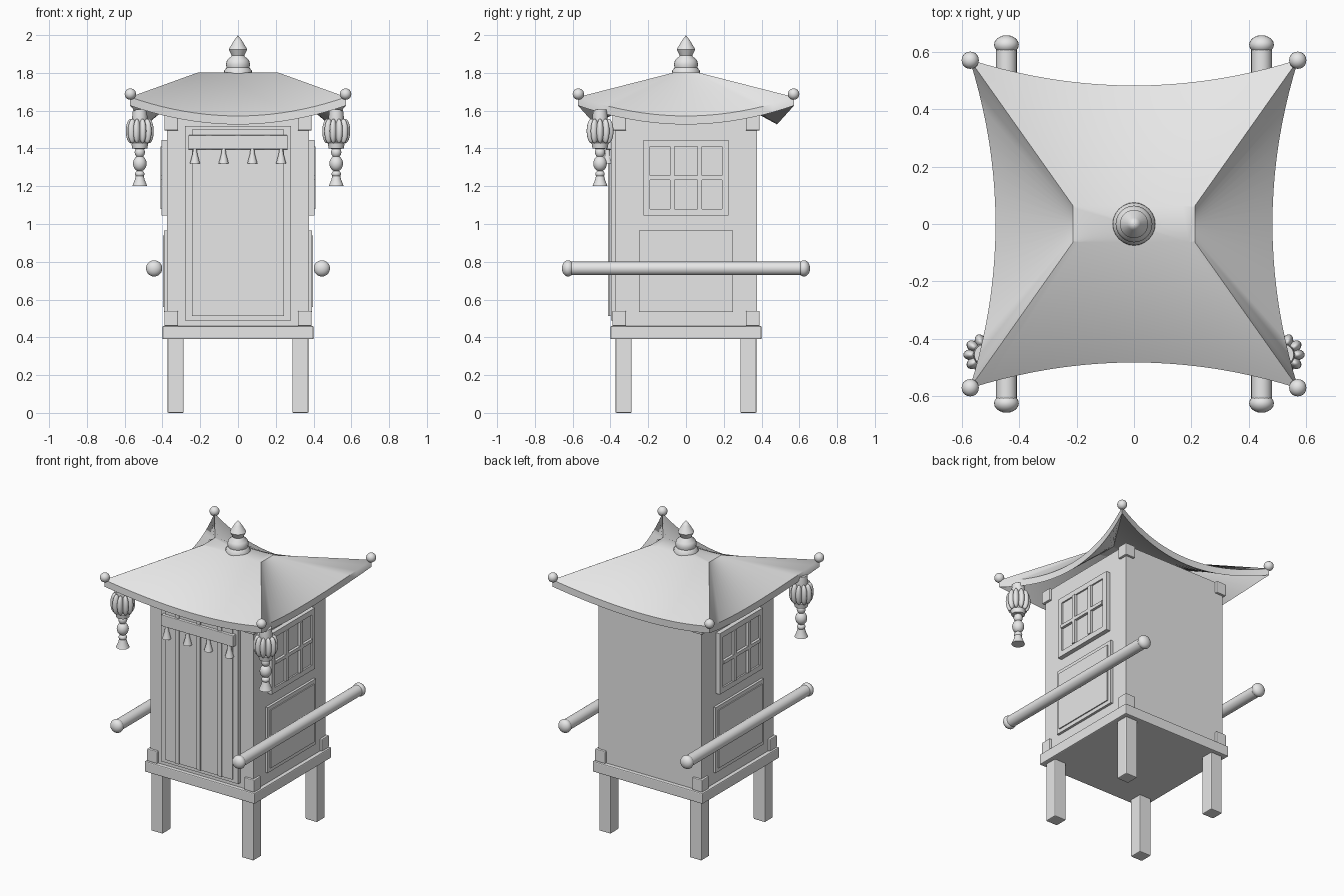
import bpy, bmesh, math
from mathutils import Matrix, Vector

cube = bpy.data.objects.get("Cube")
if cube:
    bpy.data.objects.remove(cube, do_unlink=True)

grey = bpy.data.materials.new("plain_grey")
grey.use_nodes = True
grey.diffuse_color = (0.8, 0.8, 0.8, 1)
grey.node_tree.nodes["Principled BSDF"].inputs["Base Color"].default_value = (0.8, 0.8, 0.8, 1)


def finish(name, bm, smooth=False):
    bmesh.ops.recalc_face_normals(bm, faces=bm.faces)
    mesh = bpy.data.meshes.new(name)
    bm.to_mesh(mesh)
    bm.free()
    mesh.materials.append(grey)
    obj = bpy.data.objects.new(name, mesh)
    bpy.context.collection.objects.link(obj)
    if smooth:
        bpy.ops.object.select_all(action='DESELECT')
        obj.select_set(True)
        bpy.context.view_layer.objects.active = obj
        bpy.ops.object.shade_smooth_by_angle(angle=math.radians(40))
    return obj


def box(name, x, y, z, bevel=0.0):
    """Box from (min, max) ranges on each axis."""
    bm = bmesh.new()
    size = [r[1] - r[0] for r in (x, y, z)]
    mid = [(r[0] + r[1]) / 2 for r in (x, y, z)]
    bmesh.ops.create_cube(bm, size=1, matrix=Matrix.Translation(mid) @ Matrix.Diagonal((*size, 1)))
    obj = finish(name, bm)
    if bevel:
        mod = obj.modifiers.new("soft_edges", 'BEVEL')
        mod.width, mod.segments = bevel, 2
    return obj


def lathe(name, profile, place=Matrix(), steps=24):
    """Spin (radius, height) points around z."""
    bm = bmesh.new()
    verts = [bm.verts.new((r, 0, h)) for r, h in profile]
    edges = [bm.edges.new(pair) for pair in zip(verts, verts[1:])]
    bmesh.ops.spin(bm, geom=verts + edges, cent=(0, 0, 0), axis=(0, 0, 1),
                   angle=math.tau, steps=steps, use_merge=True)
    bmesh.ops.remove_doubles(bm, verts=bm.verts, dist=0.0002)
    bm.transform(place)
    return finish(name, bm, True)


def ball(name, center, scale, turn=0.0):
    bm = bmesh.new()
    bmesh.ops.create_uvsphere(bm, u_segments=20, v_segments=12, radius=1)
    bm.transform(Matrix.Translation(center) @ Matrix.Rotation(turn, 4, 'Z')
                 @ Matrix.Diagonal((*scale, 1)))
    return finish(name, bm, True)


def span(s, a, b):
    return tuple(sorted((s * a, s * b)))


# Cabin, base slab, legs and corner brackets
box("cabin", (-0.375, 0.375), (-0.375, 0.375), (0.45, 1.57))
box("base_slab", (-0.4, 0.4), (-0.4, 0.4), (0.39, 0.46), 0.006)
for sx in (-1, 1):
    for sy in (-1, 1):
        box("leg", span(sx, 0.288, 0.373), span(sy, 0.288, 0.373), (0, 0.4), 0.006)
        for z in ((0.46, 0.54), (1.495, 1.575)):
            box("corner_bracket", span(sx, 0.317, 0.39), span(sy, 0.317, 0.39), z, 0.005)

# Front door with battens
box("door_frame", (-0.28, 0.28), (-0.398, -0.37), (0.49, 1.52))
box("door_panel", (-0.243, 0.243), (-0.406, -0.37), (0.512, 1.5))
for i in range(-1, 2):
    box("door_batten", (i * 0.155 - 0.014, i * 0.155 + 0.014), (-0.413, -0.4), (0.512, 1.5))

# Valance with small tassels
box("valance", (-0.263, 0.263), (-0.425, -0.39), (1.395, 1.47), 0.004)
for i in range(4):
    lathe("valance_tassel", [(0, 1.4), (0.01, 1.398), (0.013, 1.37), (0.027, 1.32), (0, 1.32)],
          Matrix.Translation(((i - 1.5) * 0.152, -0.415, 0)), 16)

# Side windows, lower panels and carrying poles
for s in (-1, 1):
    box("window_plate", span(s, 0.37, 0.394), (-0.225, 0.225), (1.045, 1.445))
    for t in (-1, 1):
        box("window_frame_post", span(s, 0.37, 0.404), span(t, 0.19, 0.225), (1.045, 1.445))
        box("window_bar", span(s, 0.38, 0.411), span(t, 0.06, 0.086), (1.08, 1.41))
    for z in ((1.045, 1.08), (1.41, 1.445)):
        box("window_frame_rail", span(s, 0.37, 0.404), (-0.19, 0.19), z)
    box("window_crossbar", span(s, 0.38, 0.411), (-0.19, 0.19), (1.234, 1.256))
    box("lower_panel_frame", span(s, 0.37, 0.391), (-0.25, 0.25), (0.535, 0.965))
    box("lower_panel", span(s, 0.37, 0.398), (-0.225, 0.225), (0.56, 0.94))
    lathe("carrying_pole", [(0, -0.63), (0.036, -0.63), (0.036, 0.63), (0, 0.63)],
          Matrix.Translation((s * 0.444, 0, 0.765)) @ Matrix.Rotation(math.pi / 2, 4, 'X'))
    for t in (-1, 1):
        ball("pole_knob", (s * 0.444, t * 0.624, 0.765), (0.043, 0.033, 0.043))

# Roof: four ruled slopes from a small flat top to upswept eaves
N = 20
bm = bmesh.new()
eaves, tops = [], []
for side in range(4):
    d = Vector((math.sin(side * math.pi / 2), -math.cos(side * math.pi / 2), 0))
    a = Vector((-d.y, d.x, 0))
    half, depth = (0.212, 0.063) if side % 2 == 0 else (0.063, 0.212)
    for i in range(N):
        t = 2 * i / N - 1
        eaves.append(a * 0.572 * t + d * (0.482 + 0.09 * t * t) + Vector((0, 0, 1.572 + 0.1 * t * t)))
        tops.append(a * half * t + d * depth + Vector((0, 0, 1.802)))
drop = Vector((0, 0, -0.045))
rings = [[bm.verts.new(p) for p in ring] for ring in
         (tops, eaves, [p + drop for p in eaves], [p + drop for p in tops])]
M = 4 * N
for upper, lower in zip(rings, rings[1:]):
    for i in range(M):
        j = (i + 1) % M
        bm.faces.new((upper[i], lower[i], lower[j], upper[j]))
bm.faces.new(rings[0])
bm.faces.new(rings[-1])
finish("roof", bm, True)

# Balls on the roof corners
for sx in (-1, 1):
    for sy in (-1, 1):
        ball("corner_ball", (sx * 0.57, sy * 0.57, 1.688), (0.03, 0.03, 0.03))

# Finial
lathe("finial", [(0, 1.795), (0.075, 1.795), (0.073, 1.812), (0.06, 1.828), (0.064, 1.845),
                 (0.058, 1.868), (0.035, 1.888), (0.033, 1.893), (0.049, 1.925),
                 (0.022, 1.97), (0, 2.0)])

# Hanging lobed ornaments under the front corners
for s in (-1, 1):
    x, y = s * 0.52, -0.455
    place = Matrix.Translation((x, y, 0))
    ball("ornament_core", (x, y, 1.49), (0.05, 0.05, 0.075))
    for i in range(10):
        angle = i * math.tau / 10
        ball("ornament_lobe", (x + 0.048 * math.cos(angle), y + 0.048 * math.sin(angle), 1.492),
             (0.026, 0.019, 0.065), angle)
    lathe("ornament_cap", [(0, 1.605), (0.036, 1.605), (0.04, 1.57), (0.04, 1.54), (0, 1.54)], place)
    lathe("ornament_collar", [(0, 1.44), (0.045, 1.43), (0.04, 1.4), (0, 1.395)], place)
    ball("upper_bead", (x, y, 1.38), (0.027, 0.027, 0.03))
    ball("lower_bead", (x, y, 1.32), (0.036, 0.036, 0.042))
    ball("small_bead", (x, y, 1.265), (0.025, 0.025, 0.02))
    lathe("ornament_tassel", [(0, 1.265), (0.02, 1.26), (0.026, 1.235), (0.04, 1.2), (0, 1.2)], place)
